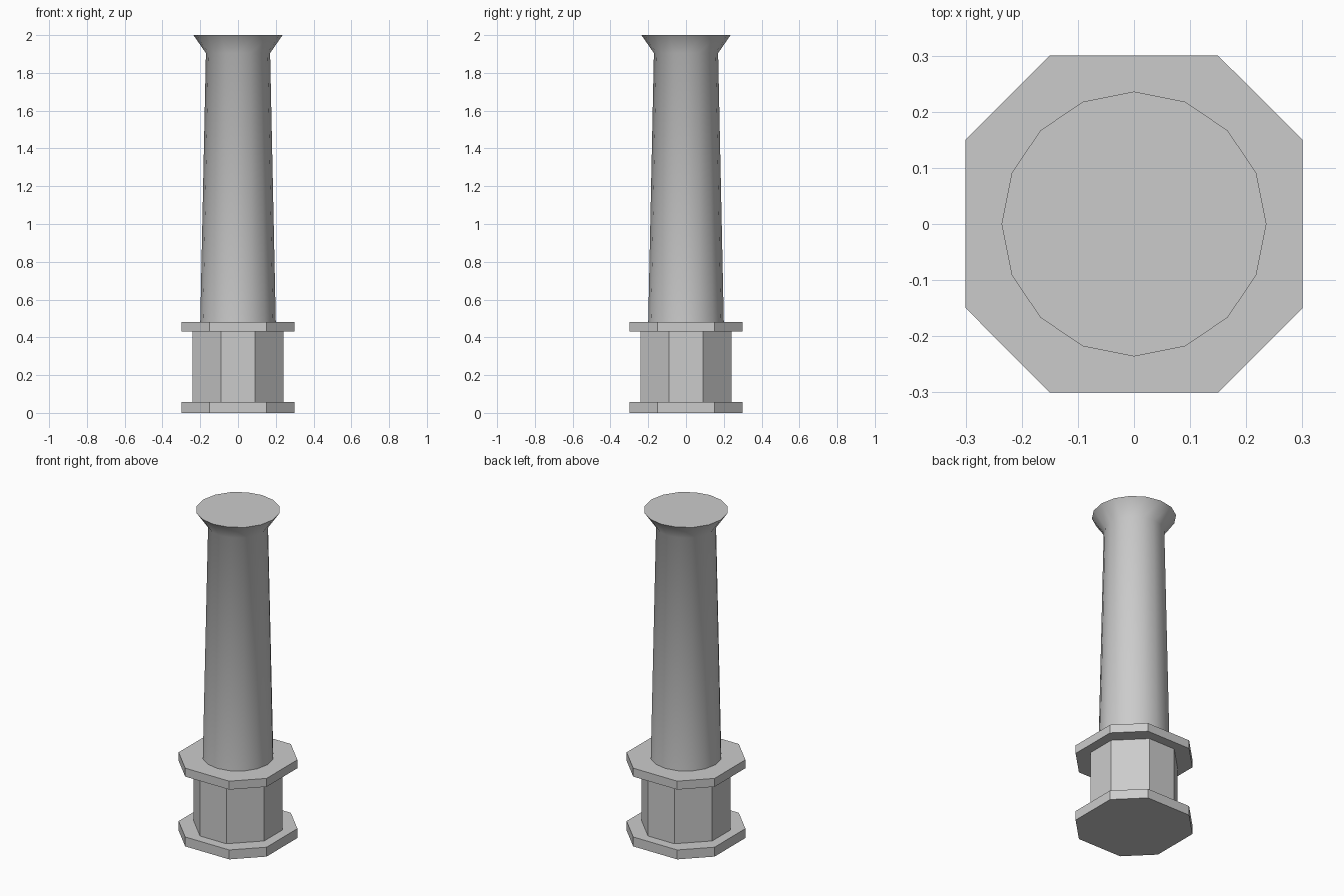
import bpy, bmesh, math

if "Cube" in bpy.data.objects:
    bpy.data.objects.remove(bpy.data.objects["Cube"])


def make_object(name, rings, smooth=False):
    """Skin a stack of equal-sided rings and cap both ends."""
    bm = bmesh.new()
    loops = [[bm.verts.new(p) for p in ring] for ring in rings]
    n = len(loops[0])
    for low, high in zip(loops, loops[1:]):
        for i in range(n):
            j = (i + 1) % n
            bm.faces.new((low[i], low[j], high[j], high[i]))
    bm.faces.new(loops[0][::-1])
    bm.faces.new(loops[-1])
    mesh = bpy.data.meshes.new(name)
    bm.to_mesh(mesh)
    bm.free()
    obj = bpy.data.objects.new(name, mesh)
    bpy.context.collection.objects.link(obj)
    if smooth:
        bpy.ops.object.select_all(action='DESELECT')
        obj.select_set(True)
        bpy.context.view_layer.objects.active = obj
        bpy.ops.object.shade_smooth_by_angle(angle=math.radians(45))
    return obj


def octagon(half, flat, z):
    """Square with cut corners; flat is half the length of each straight side."""
    return [(half, -flat, z), (half, flat, z), (flat, half, z), (-flat, half, z),
            (-half, flat, z), (-half, -flat, z), (-flat, -half, z), (flat, -half, z)]


def circle(radius, z, sides=16):
    return [(radius * math.cos(math.tau * i / sides),
             radius * math.sin(math.tau * i / sides), z) for i in range(sides)]


# Pedestal: wide slabs above and below a narrower octagonal block
for name, half, flat, z0, z1 in (
        ("base_slab", 0.30, 0.15, 0.0, 0.058),
        ("pedestal_block", 0.242, 0.09, 0.058, 0.43),
        ("upper_slab", 0.30, 0.15, 0.43, 0.482)):
    make_object(name, [octagon(half, flat, z0), octagon(half, flat, z1)])

# Tapered round shaft with flared capital
make_object("column_shaft", [circle(0.20, 0.482), circle(0.17, 1.905),
                             circle(0.236, 2.0)], smooth=True)
